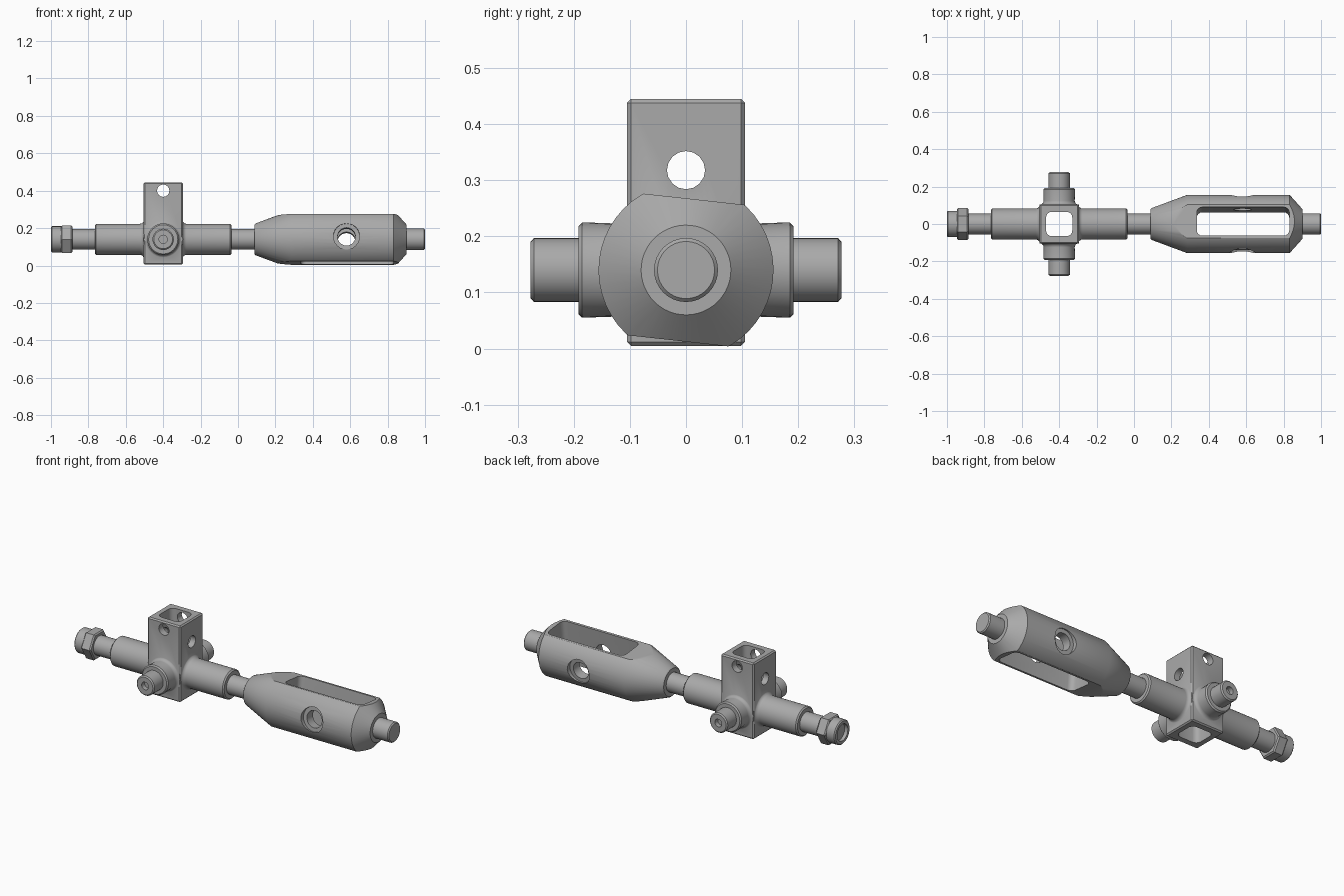
import bpy
import bmesh
import math
from mathutils import Matrix, Vector

if "Cube" in bpy.data.objects:
    bpy.data.objects.remove(bpy.data.objects["Cube"])

AXIS_Z = 0.14
BLOCK_X = -0.4
TILT = math.radians(-6.3)

steel = bpy.data.materials.new("grey steel")
steel.use_nodes = True
steel.diffuse_color = (0.4, 0.4, 0.4, 1)
steel.node_tree.nodes["Principled BSDF"].inputs["Base Color"].default_value = (0.4, 0.4, 0.4, 1)


def finish(name, bm):
    bmesh.ops.recalc_face_normals(bm, faces=bm.faces)
    mesh = bpy.data.meshes.new(name)
    bm.to_mesh(mesh)
    bm.free()
    mesh.materials.append(steel)
    obj = bpy.data.objects.new(name, mesh)
    bpy.context.collection.objects.link(obj)
    return obj


def lathe(name, profile, axis="X", centre=(0, 0, 0), sides=32, phase=0.0):
    """Solid of revolution from (distance along axis, radius) points."""
    bm = bmesh.new()
    rings = []
    for along, radius in profile:
        ring = []
        for i in range(sides):
            a = math.tau * i / sides + phase
            u, v = radius * math.cos(a), radius * math.sin(a)
            p = (along, u, v) if axis == "X" else (u, along, v)
            ring.append(bm.verts.new(Vector(p) + Vector(centre)))
        rings.append(ring)
    for r, s in zip(rings, rings[1:]):
        for i in range(sides):
            j = (i + 1) % sides
            bm.faces.new((r[i], r[j], s[j], s[i]))
    bm.faces.new(rings[0])
    bm.faces.new(rings[-1])
    return finish(name, bm)


def box(name, size, centre, bevel=0.0, segments=1, upright_only=False):
    bm = bmesh.new()
    bmesh.ops.create_cube(bm, size=1, matrix=Matrix.Translation(centre) @ Matrix.Diagonal((*size, 1)))
    if bevel:
        edges = [e for e in bm.edges if not upright_only
                 or abs(e.verts[0].co.z - e.verts[1].co.z) > 0.01]
        bmesh.ops.bevel(bm, geom=edges, offset=bevel, segments=segments, profile=0.5, affect="EDGES")
    return finish(name, bm)


def combine(target, other, operation):
    mod = target.modifiers.new(operation.lower(), "BOOLEAN")
    mod.operation, mod.object, mod.solver = operation, other, "EXACT"
    bpy.ops.object.select_all(action="DESELECT")
    bpy.context.view_layer.objects.active = target
    target.select_set(True)
    bpy.ops.object.modifier_apply(modifier=mod.name)
    bpy.data.objects.remove(other)


def fillet(face, radius, base, steps=5):
    """Concave curve from a block face down to a tube of radius base."""
    return [(face + radius * (1 - math.cos(t)), base + radius * (1 - math.sin(t)))
            for t in (math.pi / 2 * i / steps for i in range(steps + 1))]


def mirrored(half):
    return [(-a, r) for a, r in reversed(half)] + half


# Sleeve block: square tube crossed by a long sleeve and two side trunnions
block = box("sleeve_block", (0.21, 0.21, 0.44), (BLOCK_X, 0, 0.225), 0.007)
centre = (BLOCK_X, 0, AXIS_Z)
collar = [(a, r) for a, r in fillet(0.103, 0.022, 0.083)][::-1]
collar = sorted(((a, r) for a, r in collar), key=lambda p: (p[0], -p[1]))
collar = [(0.103 + 0.022 * (1 - math.cos(t)), 0.083 + 0.022 * (1 - math.sin(t)))
          for t in (math.pi / 2 * i / 5 for i in range(6))]
collar = [(0.125 - 0.022 * math.sin(t), 0.105 - 0.022 * math.cos(t))
          for t in (math.pi / 2 * i / 5 for i in range(5, -1, -1))]
sleeve = lathe("sleeve", mirrored(collar + [(0.358, 0.083), (0.365, 0.076)]), "X", centre)
trunnions = lathe("trunnions", mirrored(collar + [
    (0.185, 0.085), (0.192, 0.078), (0.192, 0.057), (0.271, 0.057), (0.277, 0.05),
    (0.277, 0.022), (0.25, 0.022)]), "Y", centre)
combine(block, sleeve, "UNION")
combine(block, trunnions, "UNION")
combine(block, box("cavity", (0.14, 0.13, 0.8), (BLOCK_X, 0, 0.225), 0.03, 4, True), "DIFFERENCE")
combine(block, lathe("hole_y", [(-0.2, 0.033), (0.2, 0.033)], "Y", (BLOCK_X, 0, 0.4), 16), "DIFFERENCE")
combine(block, lathe("hole_x", [(-0.2, 0.034), (0.2, 0.034)], "X", (BLOCK_X, 0, 0.318), 16), "DIFFERENCE")

# Turnbuckle body: tapered cylinder with two flats, a long slot and cross holes
body = lathe("turnbuckle_body", [(0.088, 0.078), (0.094, 0.085), (0.285, 0.156),
                                 (0.832, 0.156), (0.9, 0.08)], sides=48)
combine(body, box("flats", (2, 1, 0.254), (0.5, 0, 0)), "INTERSECT")
combine(body, box("slot", (0.495, 0.154, 0.6), (0.583, 0, 0), 0.03, 4, True), "DIFFERENCE")
combine(body, lathe("cross_hole", mirrored([(0.132, 0.048), (0.132, 0.07), (0.3, 0.07)]),
                    "Y", (0.58, 0, 0), 24), "DIFFERENCE")
body.data.transform(Matrix.Translation((0, 0, AXIS_Z)) @ Matrix.Rotation(TILT, 4, "X"))

# Rods, nut and end cap along the main axis
axis = (0, 0, AXIS_Z)
parts = [
    block, body,
    lathe("end_rod", [(0.88, 0.057), (0.994, 0.057), (1.0, 0.051)], centre=axis),
    lathe("middle_rod", [(-0.06, 0.055), (0.11, 0.055)], centre=axis),
    lathe("outer_rod", [(-0.95, 0.055), (-0.74, 0.055)], centre=axis),
    lathe("hex_nut", [(-0.946, 0.078), (-0.94, 0.085), (-0.892, 0.085), (-0.885, 0.078)],
          centre=axis, sides=6),
    lathe("end_cap", [(-0.98, 0.048), (-1.0, 0.048), (-1.0, 0.064), (-0.994, 0.07),
                      (-0.944, 0.07)], centre=axis),
]

# Smooth round surfaces, keep machined edges sharp
for part in parts:
    bpy.ops.object.select_all(action="DESELECT")
    bpy.context.view_layer.objects.active = part
    part.select_set(True)
    bpy.ops.object.shade_smooth_by_angle(angle=math.radians(30))
